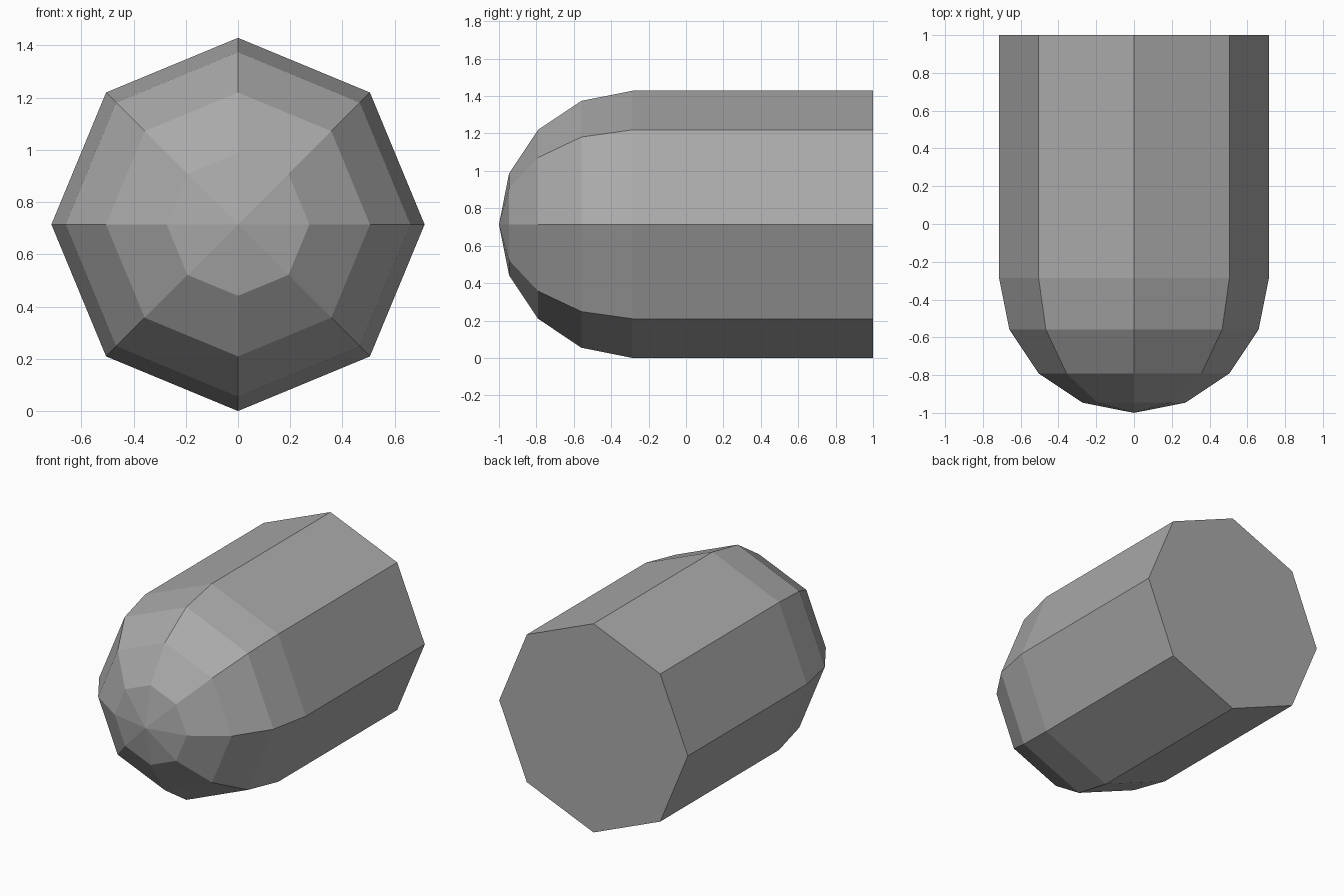
import bpy
import bmesh
from math import sin, cos, pi

cube = bpy.data.objects.get("Cube")
if cube:
    bpy.data.objects.remove(cube, do_unlink=True)

SIDES = 8
RADIUS = 1 / 1.4
DOME_STEPS = 4
SHOULDER_Y = RADIUS - 1   # where the dome meets the straight body
BACK_Y = 1

# Plain grey material
grey = bpy.data.materials.new("grey")
grey.use_nodes = True
colour = (0.4, 0.4, 0.4, 1)
grey.diffuse_color = colour
grey.node_tree.nodes["Principled BSDF"].inputs["Base Color"].default_value = colour

bm = bmesh.new()


def ring(y, radius):
    """Octagonal ring around the y axis, with a corner at the top."""
    return [bm.verts.new((radius * sin(2 * pi * i / SIDES), y,
                          RADIUS + radius * cos(2 * pi * i / SIDES)))
            for i in range(SIDES)]


# Rounded nose rings, then the flat back end
angles = [pi / 2 * k / DOME_STEPS for k in range(1, DOME_STEPS + 1)]
rings = [ring(SHOULDER_Y - RADIUS * cos(a), RADIUS * sin(a)) for a in angles]
rings.append(ring(BACK_Y, RADIUS))
tip = bm.verts.new((0, SHOULDER_Y - RADIUS, RADIUS))

# Nose fan, side walls and back cap
for i in range(SIDES):
    j = (i + 1) % SIDES
    bm.faces.new((tip, rings[0][i], rings[0][j]))
    for a, b in zip(rings, rings[1:]):
        bm.faces.new((a[i], b[i], b[j], a[j]))
bm.faces.new(rings[-1])
bmesh.ops.recalc_face_normals(bm, faces=bm.faces)

mesh = bpy.data.meshes.new("domed_body")
bm.to_mesh(mesh)
bm.free()
mesh.materials.append(grey)
body = bpy.data.objects.new("domed_body", mesh)
bpy.context.collection.objects.link(body)
